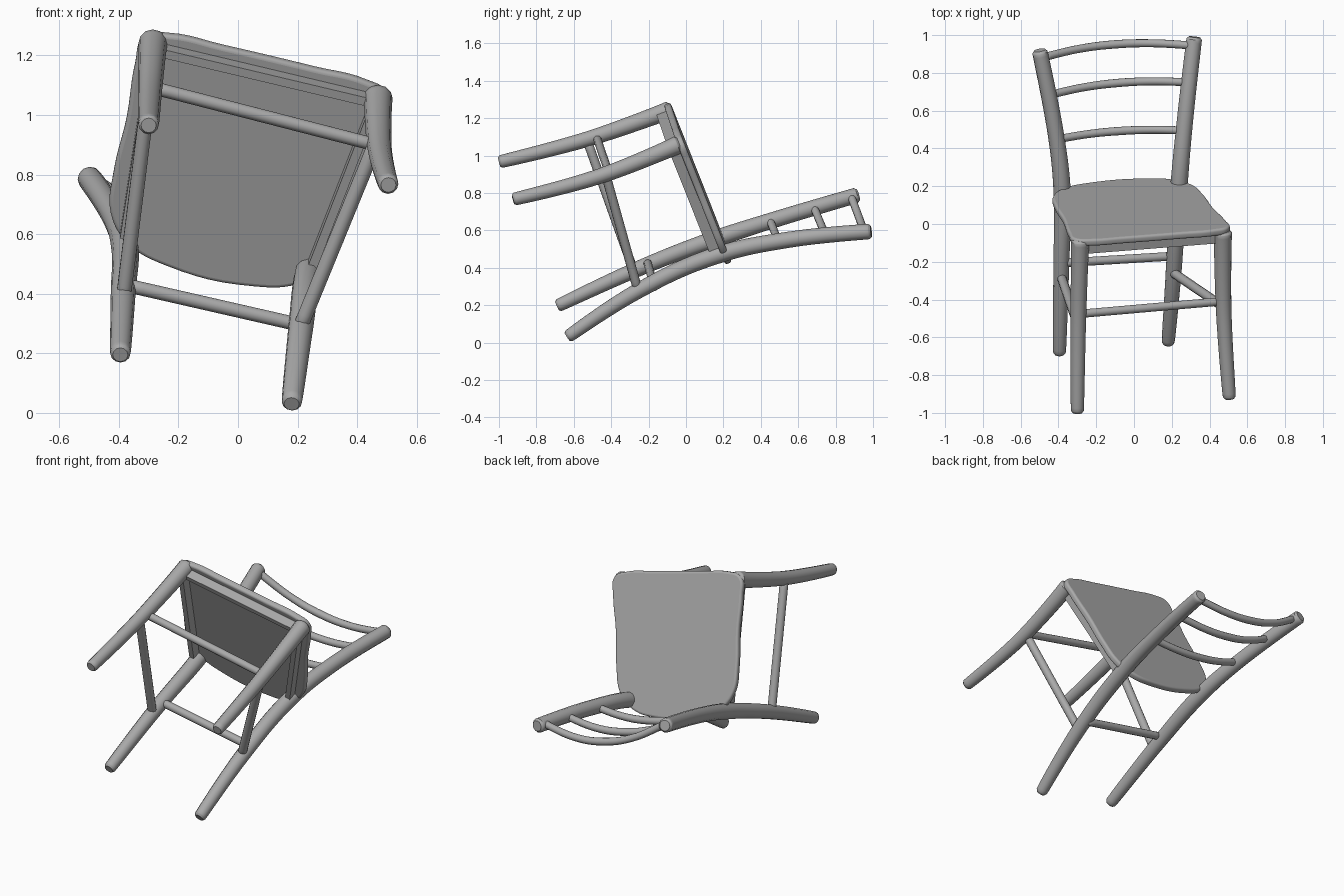
import bpy
from mathutils import Vector, Matrix

if "Cube" in bpy.data.objects:
    bpy.data.objects.remove(bpy.data.objects["Cube"])

wood = bpy.data.materials.new("grey_finish")
wood.diffuse_color = (0.4, 0.4, 0.4, 1)
wood.use_nodes = True
wood.node_tree.nodes["Principled BSDF"].inputs["Base Color"].default_value = wood.diffuse_color

# Tilted seat frame: width, depth (front to back) and up axes
W = Vector((0.97, 0.077, -0.23)).normalized()
D = Vector((-0.243, 0.357, -0.90))
D = (D - W * D.dot(W)).normalized()
N = W.cross(D)
O = Vector((0.09, -0.06, 1.15))
FRAME = Matrix.Translation(O) @ Matrix((W, D, N)).transposed().to_4x4()


def finish(curve, name, matrix=Matrix()):
    """Turn a curve into a smooth-shaded mesh part."""
    tmp = bpy.data.objects.new(name + "_curve", curve)
    bpy.context.collection.objects.link(tmp)
    bpy.context.view_layer.update()
    deps = bpy.context.evaluated_depsgraph_get()
    mesh = bpy.data.meshes.new_from_object(tmp.evaluated_get(deps))
    bpy.data.objects.remove(tmp)
    mesh.transform(matrix)
    mesh.materials.clear()
    mesh.materials.append(wood)
    ob = bpy.data.objects.new(name, mesh)
    bpy.context.collection.objects.link(ob)
    bpy.ops.object.select_all(action='DESELECT')
    ob.select_set(True)
    bpy.context.view_layer.objects.active = ob
    bpy.ops.object.shade_smooth_by_angle(angle=0.7)
    return ob


def spline(curve, pts, radii=None, cyclic=False):
    s = curve.splines.new('BEZIER')
    s.bezier_points.add(len(pts) - 1)
    for i, (bp, p) in enumerate(zip(s.bezier_points, pts)):
        bp.co = p if len(p) == 3 else (*p, 0)
        bp.handle_left_type = bp.handle_right_type = 'AUTO'
        bp.radius = radii[i] if radii else 1
    s.use_cyclic_u = cyclic


def rod(name, pts, radii):
    """Round bar along a smooth path, with slightly rounded ends."""
    pts = [Vector(p) for p in pts]
    a = (pts[1] - pts[0]).normalized() * 0.012
    b = (pts[-2] - pts[-1]).normalized() * 0.012
    pts = [pts[0], pts[0] + a] + pts[1:-1] + [pts[-1] + b, pts[-1]]
    radii = [radii[0] * 0.75, radii[0]] + radii[1:-1] + [radii[-1], radii[-1] * 0.75]
    c = bpy.data.curves.new(name, 'CURVE')
    c.dimensions = '3D'
    c.bevel_depth = 1
    c.bevel_resolution = 4
    c.resolution_u = 8
    c.use_fill_caps = True
    spline(c, pts, radii)
    return finish(c, name)


# Front legs
rod("front_leg_left", [(-.30, -1.0, .965), (-.295, -.52, 1.09), (-.285, -.08, 1.245)],
    [.034, .041, .049])
rod("front_leg_right", [(.505, -.925, .765), (.475, -.46, .89), (.47, -.035, 1.06)],
    [.034, .041, .049])

# Back legs running up into the back posts
post_r = [.034, .042, .046, .043, .041]
rod("back_post_left", [(-.395, -.69, .195), (-.385, -.22, .41), (-.38, .16, .555),
                       (-.41, .45, .65), (-.50, .92, .79)], post_r)
rod("back_post_right", [(.18, -.635, .03), (.21, -.25, .28), (.235, .16, .465),
                        (.27, .55, .55), (.32, .99, .595)], post_r)

# Bowed back rungs
for i, (l, r, bow) in enumerate([((-.47, .885, .775), (.31, .945, .60), .10),
                                 ((-.44, .685, .72), (.295, .75, .575), .08),
                                 ((-.40, .45, .65), (.27, .495, .54), .055)]):
    l, r = Vector(l), Vector(r)
    path = [l.lerp(r, t) + D * bow * 4 * t * (1 - t) for t in (0, .25, .5, .75, 1)]
    rod("back_rung_%d" % (i + 1), path, [.021, .021, .022, .021, .021])

# Stretchers between the legs
for name, a, b, r in [("front_stretcher", (-.28, -.475, 1.09), (.46, -.41, .90), .022),
                      ("back_stretcher", (-.36, -.205, .425), (.21, -.17, .295), .023),
                      ("left_stretcher", (-.30, -.525, 1.07), (-.385, -.28, .385), .025),
                      ("right_stretcher", (.46, -.43, .90), (.21, -.26, .29), .025)]:
    rod(name, [a, b], [r, r])

# Seat panel: mirrored outline, extruded with a rounded edge
half = [(.16, -.038), (.34, -.035), (.41, -.01), (.415, .08), (.395, .28), (.39, .48),
        (.365, .62), (.29, .705), (.15, .75)]
c = bpy.data.curves.new("seat", 'CURVE')
c.dimensions = '2D'
c.fill_mode = 'BOTH'
c.extrude = 0.006
c.bevel_depth = 0.013
c.bevel_resolution = 3
c.resolution_u = 6
spline(c, half + [(-x, y) for x, y in reversed(half)], cyclic=True)
finish(c, "seat", FRAME @ Matrix.Translation((0, 0, .003)))


def apron(name, a, b, thick=.03, low=-.07, high=-.008):
    """Flat rail under the seat between two points of the seat frame."""
    a, b = Vector(a), Vector(b)
    n = Vector((a.y - b.y, b.x - a.x)).normalized() * thick / 2
    ring = [a + n, b + n, b - n, a - n]
    verts = [(p.x, p.y, z) for z in (low, high) for p in ring]
    faces = [(3, 2, 1, 0), (4, 5, 6, 7)] + [(i, (i + 1) % 4, (i + 1) % 4 + 4, i + 4)
                                            for i in range(4)]
    if (b - a).cross(n) < 0:
        faces = [f[::-1] for f in faces]
    else:
        faces = [f[::-1] for f in faces]
    mesh = bpy.data.meshes.new(name)
    mesh.from_pydata(verts, [], faces)
    mesh.transform(FRAME)
    mesh.materials.append(wood)
    bpy.context.collection.objects.link(bpy.data.objects.new(name, mesh))


# Aprons
apron("front_apron", (-.39, 0), (.39, 0))
for side, s in (("left", -1), ("right", 1)):
    apron(side + "_apron", (s * .385, 0), (s * .315, .68))
